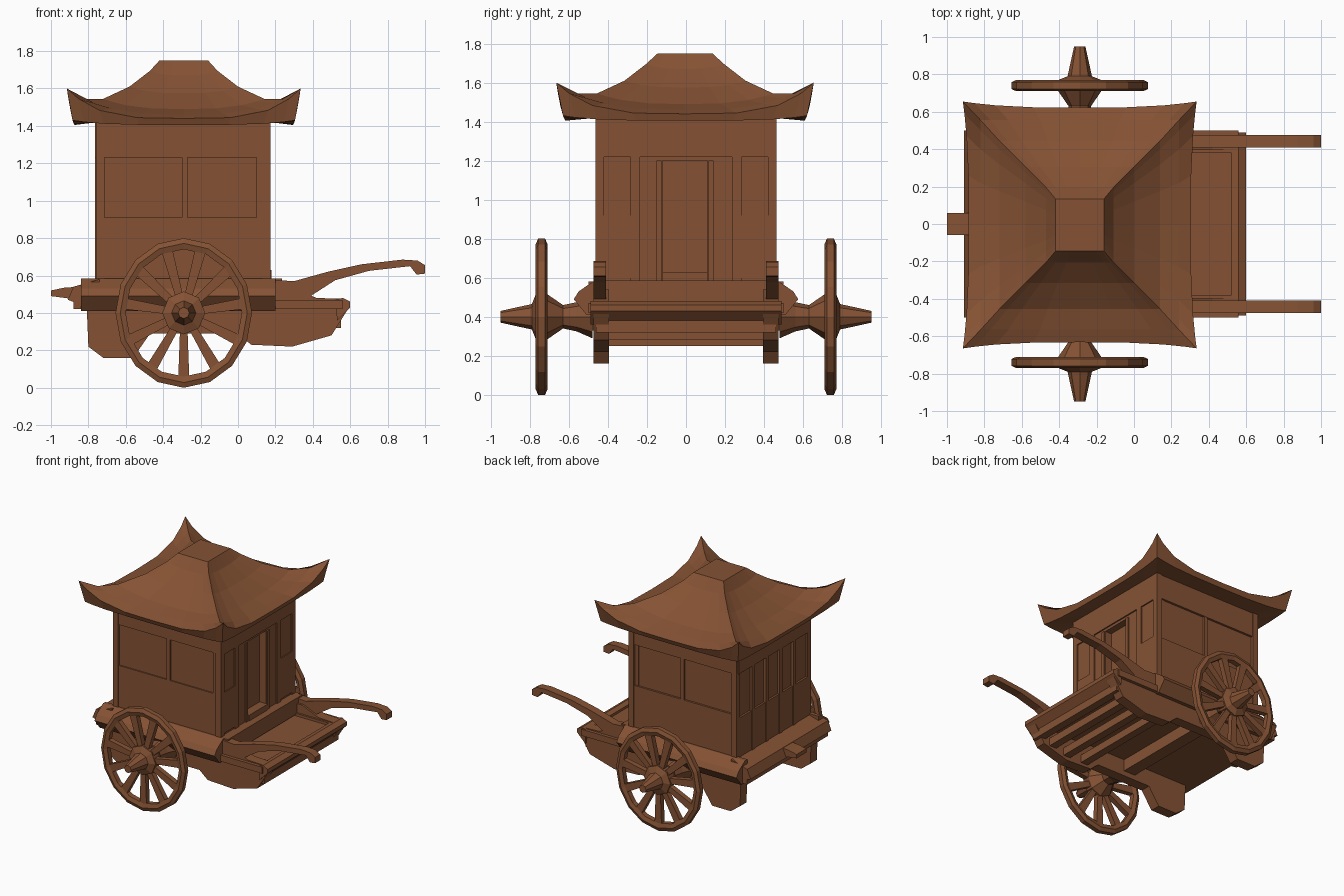
import bpy, bmesh, math

wood = bpy.data.materials.new("brown wood")
wood.diffuse_color = (0.235, 0.085, 0.034, 1)


def finish(name, bm):
    bmesh.ops.remove_doubles(bm, verts=bm.verts, dist=1e-5)
    bmesh.ops.recalc_face_normals(bm, faces=bm.faces)
    me = bpy.data.meshes.new(name)
    bm.to_mesh(me)
    bm.free()
    me.materials.append(wood)
    ob = bpy.data.objects.new(name, me)
    bpy.context.collection.objects.link(ob)
    return ob


def prism(name, pts, axis, a, b):
    """Extrude a profile along x (pts are y,z) or along y (pts are x,z)."""
    bm = bmesh.new()
    put = (lambda p, t: (t, p[0], p[1])) if axis == 'x' else (lambda p, t: (p[0], t, p[1]))
    A = [bm.verts.new(put(p, a)) for p in pts]
    B = [bm.verts.new(put(p, b)) for p in pts]
    bm.faces.new(A)
    bm.faces.new(B)
    for i in range(len(pts)):
        j = (i + 1) % len(pts)
        bm.faces.new((A[i], A[j], B[j], B[i]))
    return finish(name, bm)


def box(name, x0, x1, y0, y1, z0, z1):
    return prism(name, [(x0, z0), (x1, z0), (x1, z1), (x0, z1)], 'y', y0, y1)


def loft(bm, rings, closed=False):
    """Skin between rings of equal point count; cap the ends unless closed."""
    R = [[bm.verts.new(p) for p in r] for r in rings]
    n = len(R[0])
    for k in range(len(R) if closed else len(R) - 1):
        a, b = R[k], R[(k + 1) % len(R)]
        for i in range(n):
            bm.faces.new((a[i], a[(i + 1) % n], b[(i + 1) % n], b[i]))
    if not closed:
        bm.faces.new(R[0])
        bm.faces.new(R[-1])


# ---- cabin -------------------------------------------------------------
box("cabin_core", -0.745, 0.11, -0.445, 0.44, 0.5, 1.43)
box("front_wall_left", 0.10, 0.165, -0.455, -0.12, 0.5, 1.43)
box("front_wall_right", 0.10, 0.165, 0.11, 0.445, 0.5, 1.43)
box("door_lintel", 0.10, 0.165, -0.12, 0.11, 1.2, 1.43)
box("door_sill", 0.10, 0.18, -0.12, 0.11, 0.5, 0.63)
box("front_top_band", 0.16, 0.175, -0.46, 0.45, 1.22, 1.42)
for s in (-1, 1):
    box("door_jamb", 0.16, 0.175, s * 0.12 - 0.005, s * 0.145 - 0.005, 0.58, 1.2)
    box("front_panel_post", 0.16, 0.175, s * 0.235, s * 0.285, 0.58, 1.22)
    box("front_panel_rail", 0.16, 0.172, s * 0.285, s * 0.42, 0.6, 0.92)
    for x in (-0.76, 0.13):
        box("corner_post", x, x + 0.045, s * 0.42, s * 0.463, 0.5, 1.43)
    box("side_top_band", -0.75, 0.16, s * 0.43, s * 0.457, 1.23, 1.43)
    box("side_lower_band", -0.75, 0.16, s * 0.43, s * 0.455, 0.55, 0.91)
    box("side_batten", -0.3, -0.27, s * 0.43, s * 0.455, 0.9, 1.24)
# rear wall battens and window rails
for y in (-0.27, -0.1, 0.07, 0.24):
    box("rear_batten", -0.765, -0.74, y, y + 0.035, 0.55, 1.25)
box("rear_top_band", -0.765, -0.74, -0.44, 0.44, 1.23, 1.42)
box("rear_lower_band", -0.76, -0.74, -0.44, 0.44, 0.55, 0.88)

# ---- roof: square rings that sag mid-side and rise at the corners -------
CX, CY = -0.29, -0.005
TS = (-1, -0.9, -0.72, -0.4, 0, 0.4, 0.72, 0.9)


def roof_ring(hx, hy, zmid, zcorner, power, bow=0.0):
    out = []
    for side in range(4):
        c, s = (1, 0, -1, 0)[side], (0, 1, 0, -1)[side]
        for t in TS:
            d = 1 - bow * (1 - abs(t) ** 3)
            u, v = c * d - s * t, s * d + c * t
            z = zmid + (zcorner - zmid) * abs(t) ** power
            out.append((CX + u * hx, CY + v * hy, z))
    return out


bm = bmesh.new()
loft(bm, [roof_ring(0.46, 0.45, 1.42, 1.42, 1),
          roof_ring(0.595, 0.625, 1.405, 1.43, 4, 0.02),
          roof_ring(0.625, 0.66, 1.44, 1.60, 4, 0.05),
          roof_ring(0.53, 0.56, 1.46, 1.545, 3),
          roof_ring(0.43, 0.45, 1.49, 1.545, 3),
          roof_ring(0.29, 0.31, 1.575, 1.61, 3),
          roof_ring(0.18, 0.20, 1.67, 1.695, 3),
          roof_ring(0.13, 0.14, 1.75, 1.75, 1)])
finish("roof", bm)

# ---- chassis -----------------------------------------------------------
box("deck", -0.88, 0.2, -0.5, 0.5, 0.42, 0.53)
prism("rear_tail", [(-1.0, 0.49), (-0.85, 0.47), (-0.85, 0.54), (-0.93, 0.535), (-1.0, 0.52)],
      'y', -0.06, 0.06)
prism("rear_beam", [(-0.91, 0.47), (-0.8, 0.43), (-0.74, 0.45), (-0.74, 0.58), (-0.88, 0.54)],
      'y', -0.5, 0.5)
box("front_step", 0.15, 0.235, -0.46, 0.46, 0.46, 0.585)

board = [(-0.81, 0.46), (-0.80, 0.22), (-0.72, 0.16), (-0.56, 0.16), (-0.47, 0.29), (0.0, 0.29),
         (0.07, 0.23), (0.29, 0.22), (0.5, 0.28), (0.6, 0.44), (0.57, 0.475), (0.42, 0.48),
         (0.28, 0.54), (0.1, 0.54)]
shaft = [(0.12, 0.47), (0.38, 0.485), (0.52, 0.575), (0.7, 0.625), (0.92, 0.65), (0.955, 0.605),
         (1.0, 0.61), (1.0, 0.655), (0.96, 0.68), (0.88, 0.685), (0.66, 0.66), (0.48, 0.62),
         (0.3, 0.57), (0.12, 0.58)]
rail = [(0.44, 0.42), (0.51, 0.41), (0.575, 0.49), (0.55, 0.53), (0.47, 0.585), (0.44, 0.585)]
for s in (-1, 1):
    prism("side_board", board, 'y', s * 0.395, s * 0.475)
    prism("shaft", shaft, 'y', s * 0.41, s * 0.475)
    prism("side_rail", [(s * y, z) for y, z in rail], 'x', -0.84, 0.2)
    box("tray_side_rail", 0.2, 0.56, s * 0.38, s * 0.5, 0.42, 0.47)

# front tray: floor above, cross slats following the sloping underside
box("tray_floor", 0.18, 0.575, -0.42, 0.42, 0.41, 0.45)
for x, z in ((0.10, 0.25), (0.26, 0.25), (0.39, 0.28), (0.49, 0.32)):
    box("under_slat", x, x + 0.06, -0.46, 0.46, z, z + 0.06)
prism("tray_front_beam", [(0.53, 0.36), (0.6, 0.43), (0.6, 0.46), (0.56, 0.48), (0.52, 0.47)],
      'y', -0.49, 0.49)

# ---- wheels, hubs and axle ----------------------------------------------
WX, WZ, RX, RZ = -0.29, 0.40, 0.365, 0.40
N, SPOKES = 16, 11


def circle(rx, rz, y, n):
    return [(WX + rx * math.sin(2 * math.pi * i / n), y,
             WZ - rz * math.cos(2 * math.pi * i / n)) for i in range(n)]


hub = [(0.95, 0.03), (0.86, 0.05), (0.79, 0.065), (0.77, 0.115), (0.71, 0.115),
       (0.63, 0.06), (0.56, 0.075), (0.48, 0.11)]
for s in (-1, 1):
    bm = bmesh.new()
    loft(bm, [circle(RX * f, RZ * f, s * y, N) for f, y in
              ((1, 0.722), (1, 0.758), (0.93, 0.77), (0.85, 0.76), (0.85, 0.72), (0.93, 0.71))],
         closed=True)
    finish("wheel_rim", bm)
    bm = bmesh.new()
    loft(bm, [circle(r, r, s * y, 8) for y, r in hub])
    finish("wheel_hub", bm)
    bm = bmesh.new()
    for k in range(SPOKES):
        a = 2 * math.pi * (k + 0.5) / SPOKES
        d, e = (math.sin(a), math.cos(a)), (math.cos(a), -math.sin(a))
        rings = []
        for r, w in ((0.22, 0.02), (0.90, 0.03)):
            rings.append([(WX + d[0] * r * RX + e[0] * w * p, s * (0.74 + q),
                           WZ + d[1] * r * RZ + e[1] * w * p)
                          for p, q in ((-1, -0.02), (1, -0.02), (1, 0.02), (-1, 0.02))])
        loft(bm, rings)
    finish("wheel_spokes", bm)
box("axle", WX - 0.05, WX + 0.05, -0.52, 0.52, 0.33, 0.45)
